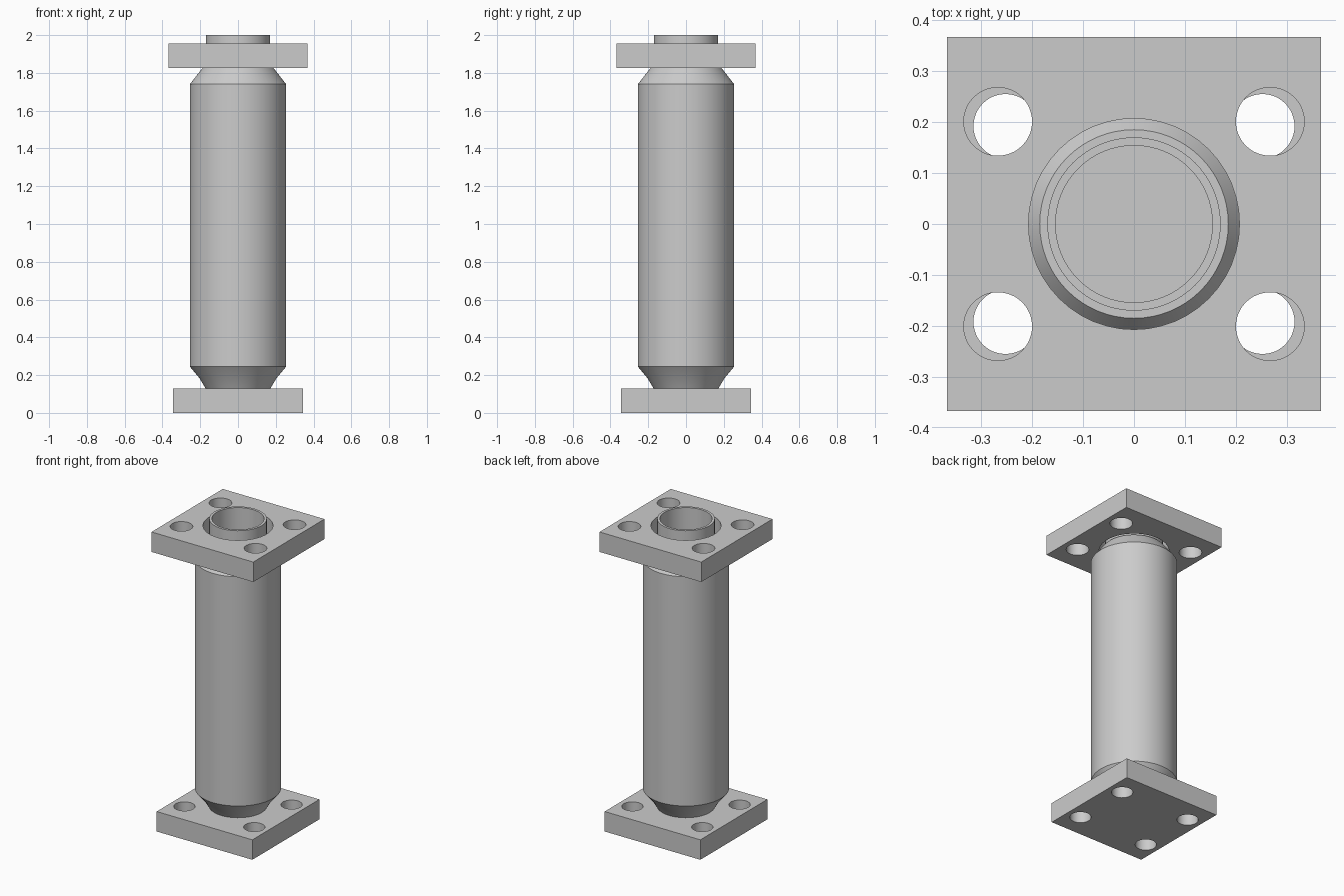
import bpy, bmesh, math
from mathutils import Matrix, Vector

if "Cube" in bpy.data.objects:
    bpy.data.objects.remove(bpy.data.objects["Cube"])


def finish(name, bm):
    bmesh.ops.recalc_face_normals(bm, faces=bm.faces)
    mesh = bpy.data.meshes.new(name)
    bm.to_mesh(mesh)
    bm.free()
    obj = bpy.data.objects.new(name, mesh)
    bpy.context.collection.objects.link(obj)
    return obj


def smooth(obj):
    bpy.ops.object.select_all(action='DESELECT')
    obj.select_set(True)
    bpy.context.view_layer.objects.active = obj
    bpy.ops.object.shade_smooth_by_angle(angle=math.radians(30))


def lathe(name, profile, steps=64):
    bm = bmesh.new()
    verts = [bm.verts.new((r, 0, z)) for r, z in profile]
    edges = [bm.edges.new(p) for p in zip(verts, verts[1:])]
    bmesh.ops.spin(bm, geom=verts + edges, cent=(0, 0, 0), axis=(0, 0, 1),
                   angle=math.tau, steps=steps, use_duplicate=False)
    bmesh.ops.remove_doubles(bm, verts=bm.verts, dist=1e-4)
    obj = finish(name, bm)
    smooth(obj)
    return obj


def flange(name, half, z0, z1, bolt_x, bolt_y, bolt_r, bore_r=0):
    # Square plate
    bm = bmesh.new()
    bmesh.ops.create_cube(bm, size=1, matrix=Matrix.LocRotScale(
        Vector((0, 0, (z0 + z1) / 2)), None, Vector((2 * half, 2 * half, z1 - z0))))
    plate = finish(name, bm)
    # Bolt holes and optional centre bore, as one cutter
    holes = [(sx * bolt_x, sy * bolt_y, bolt_r) for sx in (-1, 1) for sy in (-1, 1)]
    if bore_r:
        holes.append((0, 0, bore_r))
    bm = bmesh.new()
    for x, y, r in holes:
        bmesh.ops.create_cone(bm, cap_ends=True, segments=48, radius1=r, radius2=r,
                              depth=z1 - z0 + 0.2,
                              matrix=Matrix.Translation((x, y, (z0 + z1) / 2)))
    cutter = finish(name + "_hole_cutter", bm)
    cutter.hide_render = True
    mod = plate.modifiers.new("holes", 'BOOLEAN')
    mod.operation = 'DIFFERENCE'
    mod.solver = 'EXACT'
    mod.object = cutter
    bpy.ops.object.select_all(action='DESELECT')
    plate.select_set(True)
    bpy.context.view_layer.objects.active = plate
    bpy.ops.object.modifier_apply(modifier=mod.name)
    bpy.data.objects.remove(cutter)
    smooth(plate)


# Mounting plates
flange("bottom_flange", 0.345, 0.0, 0.13, 0.252, 0.192, 0.063)
flange("top_flange", 0.367, 1.825, 1.955, 0.267, 0.201, 0.067, bore_r=0.207)

# Cylinder body with tapered ends
lathe("body", [(0.155, 0.13), (0.172, 0.13), (0.205, 0.185), (0.255, 0.245),
               (0.255, 1.74), (0.185, 1.83), (0.165, 1.83)])

# Open inner tube, standing proud of the top plate
lathe("inner_tube", [(0.17, 0.13), (0.17, 2.0), (0.154, 2.0), (0.154, 0.13)])
